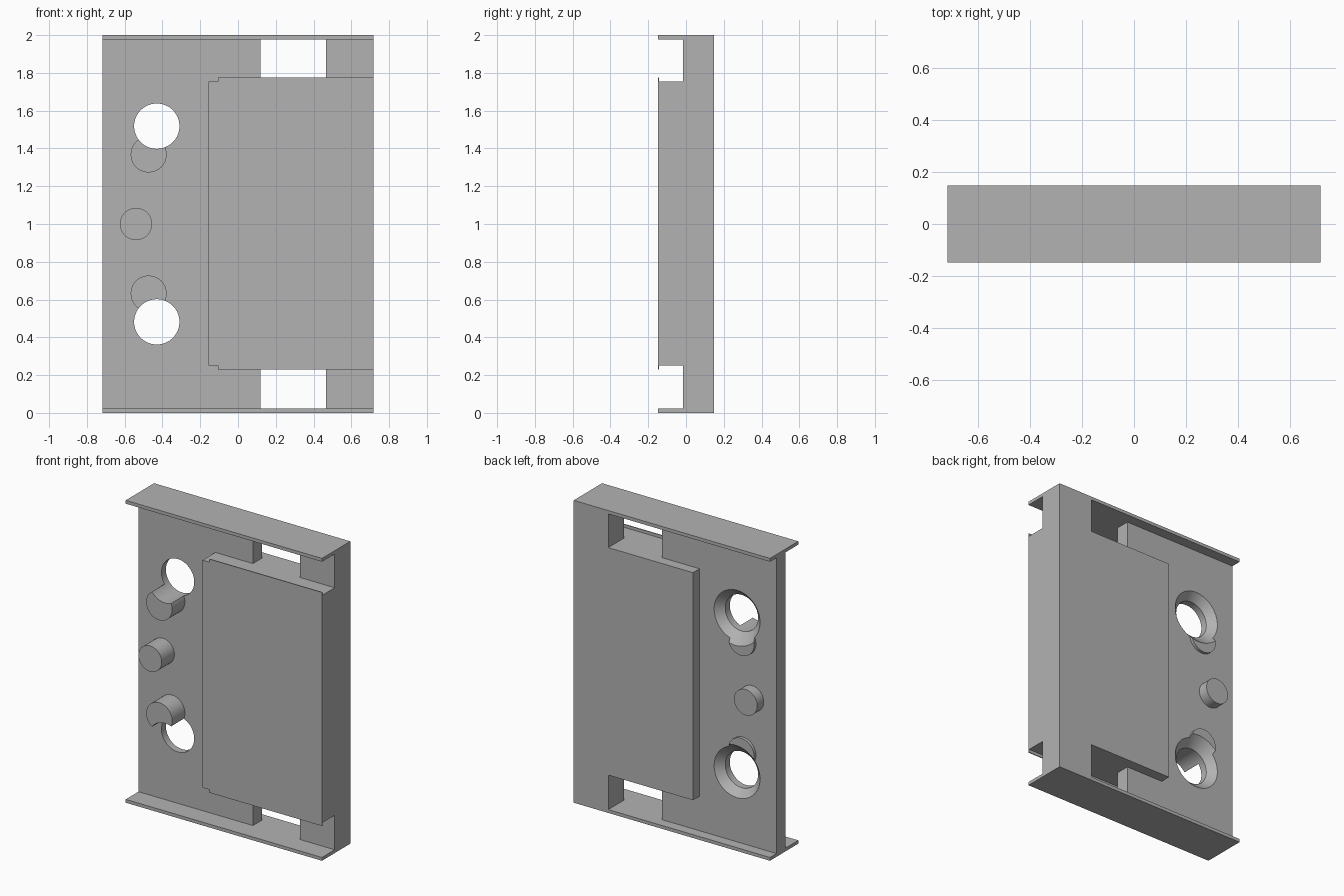
import bpy
import bmesh
import math
from mathutils import Matrix, Vector

default = bpy.data.objects.get("Cube")
if default:
    bpy.data.objects.remove(default, do_unlink=True)

grey = bpy.data.materials.new("plain grey")
grey.use_nodes = True
grey.diffuse_color = (0.45, 0.45, 0.45, 1)
grey.node_tree.nodes["Principled BSDF"].inputs["Base Color"].default_value = grey.diffuse_color

W = 0.718                  # half width
FRONT, BACK = -0.148, 0.148
WEB_FRONT, WEB_BACK = -0.015, 0.08
HOLE_X, HOLE_R = -0.43, 0.12


def finish(name, bm):
    bmesh.ops.recalc_face_normals(bm, faces=bm.faces)
    mesh = bpy.data.meshes.new(name)
    bm.to_mesh(mesh)
    bm.free()
    mesh.materials.append(grey)
    obj = bpy.data.objects.new(name, mesh)
    bpy.context.collection.objects.link(obj)
    return obj


def box(name, x, y, z):
    bm = bmesh.new()
    bmesh.ops.create_cube(bm, size=1)
    lo, hi = Vector((x[0], y[0], z[0])), Vector((x[1], y[1], z[1]))
    for v in bm.verts:
        v.co = (lo + hi) / 2 + v.co * (hi - lo)
    return finish(name, bm)


def lathe(name, x, z, profile, sides=64):
    """Closed round solid along y from (radius, y) points."""
    bm = bmesh.new()
    rings = []
    for r, y in profile:
        rings.append([bm.verts.new((x + r * math.cos(a), y, z + r * math.sin(a)))
                      for a in (2 * math.pi * i / sides for i in range(sides))])
    for a, b in zip(rings, rings[1:]):
        for i in range(sides):
            j = (i + 1) % sides
            bm.faces.new((a[i], a[j], b[j], b[i]))
    bm.faces.new(rings[0])
    bm.faces.new(rings[-1])
    return finish(name, bm)


def activate(obj):
    bpy.ops.object.select_all(action='DESELECT')
    obj.select_set(True)
    bpy.context.view_layer.objects.active = obj


def cut(obj, cutter):
    mod = obj.modifiers.new("hole", 'BOOLEAN')
    mod.operation = 'DIFFERENCE'
    mod.solver = 'EXACT'
    mod.object = cutter
    activate(obj)
    bpy.ops.object.modifier_apply(modifier=mod.name)


def smooth(obj):
    activate(obj)
    bpy.ops.object.shade_smooth_by_angle(angle=math.radians(30))


# Raised block and its thin overhanging cover
box("centre_block", (-0.155, W), (FRONT, BACK), (0.25, 1.755))
box("cover_plate", (-0.105, W), (FRONT, FRONT + 0.006), (0.23, 1.775))

# Web behind the pins
web = box("web", (-W, 0.12), (WEB_FRONT, WEB_BACK), (0.01, 1.99))

# Flanges and end columns, top and bottom
for side, flange_z, column_z in (("bottom", (0, 0.022), (0.022, 0.25)),
                                 ("top", (1.978, 2), (1.755, 1.978))):
    box(side + "_flange", (-W, W), (FRONT, BACK), flange_z)
    box(side + "_column", (0.465, W), (WEB_FRONT, BACK), column_z)

# Middle pin
smooth(lathe("middle_pin", -0.54, 1, [(0.085, FRONT), (0.085, BACK)]))

# Countersunk holes that also bite into the neighbouring pins
for side, s in (("lower", -1), ("upper", 1)):
    cutter = lathe(side + "_hole_cutter", HOLE_X, 1 + s * 0.518,
                   [(HOLE_R, -0.3), (HOLE_R, 0.032), (HOLE_R + 0.088, 0.12)])
    pin = lathe(side + "_pin", -0.473, 1 + s * 0.368, [(0.095, FRONT), (0.095, 0.1)])
    cut(web, cutter)
    cut(pin, cutter)
    smooth(pin)
    bpy.data.objects.remove(cutter, do_unlink=True)
smooth(web)
